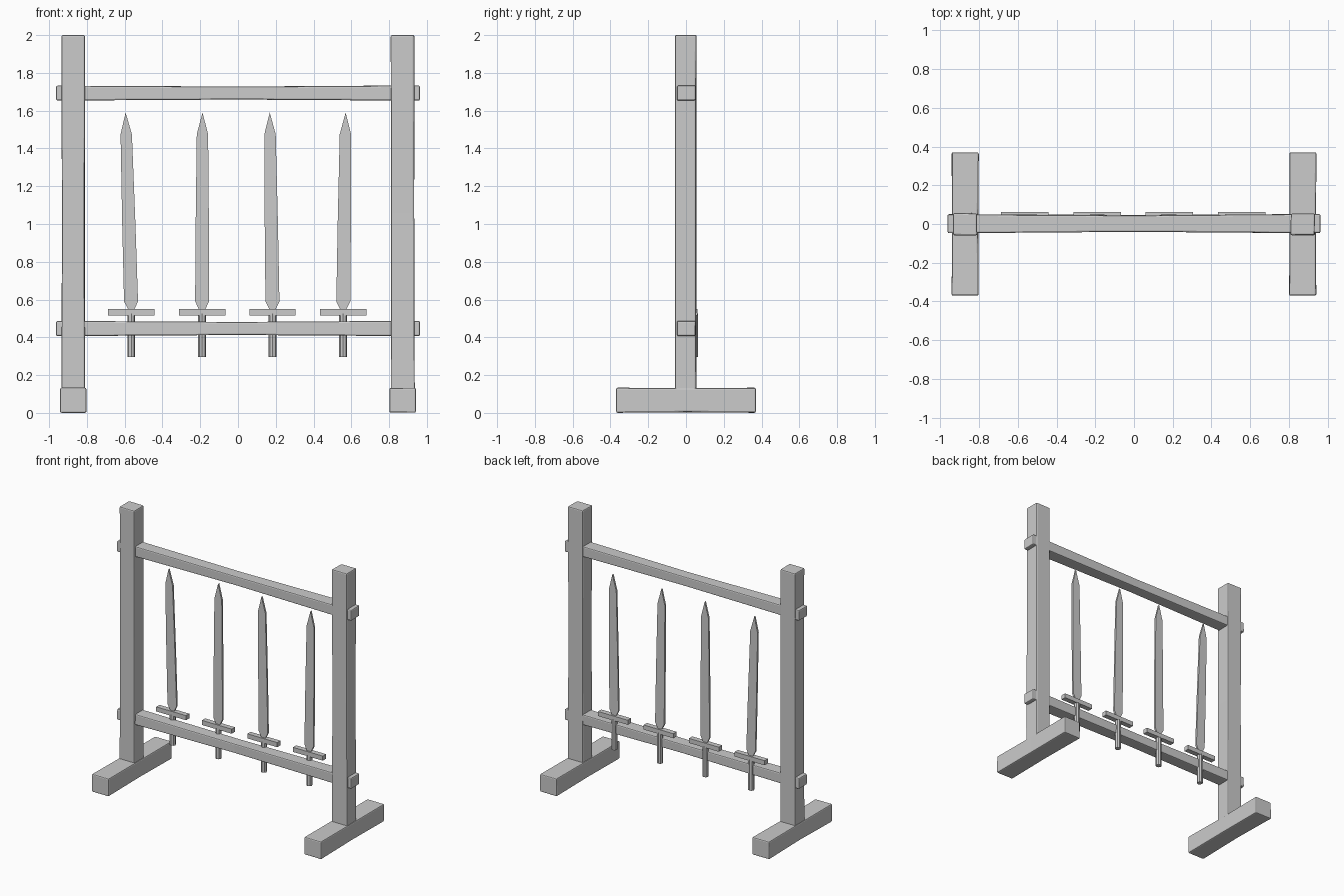
import bpy
import bmesh
import math
import random
from mathutils import Matrix, Vector

random.seed(4)

if "Cube" in bpy.data.objects:
    bpy.data.objects.remove(bpy.data.objects["Cube"], do_unlink=True)

grey = bpy.data.materials.new("plain_grey")
grey.use_nodes = True
GREY = (0.6, 0.6, 0.6, 1)
grey.diffuse_color = GREY
grey.node_tree.nodes["Principled BSDF"].inputs["Base Color"].default_value = GREY


def finish(name, bm, bevel=0):
    bmesh.ops.recalc_face_normals(bm, faces=bm.faces[:])
    mesh = bpy.data.meshes.new(name)
    bm.to_mesh(mesh)
    bm.free()
    mesh.materials.append(grey)
    obj = bpy.data.objects.new(name, mesh)
    bpy.context.collection.objects.link(obj)
    if bevel:
        mod = obj.modifiers.new("worn_edges", "BEVEL")
        mod.width = bevel
        mod.segments = 2
        mod.limit_method = "ANGLE"
        mod.angle_limit = math.radians(40)
    return obj


def beam(name, low, high, axis, waist=0.0, wear=0.003):
    """Hand-hewn timber: a box cut once along its length, slightly uneven."""
    low, high = Vector(low), Vector(high)
    centre, size = (low + high) / 2, high - low
    bm = bmesh.new()
    bmesh.ops.create_cube(bm, size=1)
    bmesh.ops.scale(bm, vec=size, verts=bm.verts)
    normal = Vector((0, 0, 0))
    normal[axis] = 1
    bmesh.ops.bisect_plane(bm, geom=bm.verts[:] + bm.edges[:] + bm.faces[:],
                           plane_co=(0, 0, 0), plane_no=normal)
    for v in bm.verts:
        middle = abs(v.co[axis]) < 0.01
        for i in range(3):
            if i != axis:
                v.co[i] -= math.copysign(random.uniform(0, wear), v.co[i])
                if middle:
                    v.co[i] -= math.copysign(waist, v.co[i])
    bmesh.ops.translate(bm, vec=centre, verts=bm.verts)
    return finish(name, bm, 0.008)


def sword_blade(name, base_x, tip_x, y):
    # Flat outline from guard to point, given as height and half width
    outline = [(0.545, 0.015), (0.59, 0.037), (1.0, 0.035), (1.475, 0.030)]
    lean = (tip_x - base_x) / (1.59 - 0.545)

    def at(side, z):
        return (base_x + lean * (z - 0.545) + side, z)

    ring = [at(w, z) for z, w in outline] + [at(0, 1.59)]
    ring += [at(-w, z) for z, w in reversed(outline)]
    bm = bmesh.new()
    front = bm.faces.new([bm.verts.new((x, y - 0.007, z)) for x, z in ring])
    made = bmesh.ops.extrude_face_region(bm, geom=[front])
    moved = [g for g in made["geom"] if isinstance(g, bmesh.types.BMVert)]
    bmesh.ops.translate(bm, vec=(0, 0.014, 0), verts=moved)
    return finish(name, bm)


def sword_guard(name, x, y):
    bm = bmesh.new()
    bmesh.ops.create_cube(bm, size=1)
    bmesh.ops.scale(bm, vec=(0.245, 0.038, 0.034), verts=bm.verts)
    bmesh.ops.translate(bm, vec=(x, y, 0.532), verts=bm.verts)
    return finish(name, bm)


def sword_grip(name, x, y):
    bm = bmesh.new()
    bmesh.ops.create_cone(bm, cap_ends=True, segments=8, radius1=0.021,
                          radius2=0.021, depth=0.23,
                          matrix=Matrix.Translation((x, y, 0.41)))
    return finish(name, bm)


# Upright frame: a foot and a post on each side
for side, s in (("right", -1), ("left", 1)):
    cx = s * 0.872
    beam(side + "_foot", (cx - 0.071, -0.37, 0), (cx + 0.071, 0.37, 0.134), 1, 0.002)
    beam(side + "_post", (cx - 0.064, -0.06, 0.12), (cx + 0.064, 0.057, 2), 2, 0.002)

# Cross rails running through both posts
for name, z in (("lower_rail", 0.447), ("upper_rail", 1.693)):
    beam(name, (-0.963, -0.048, z - 0.041), (0.963, 0.052, z + 0.041), 0, 0.005)

# Row of hanging swords, points up: base and tip positions
swords = [(-0.565, -0.595), (-0.19, -0.188), (0.183, 0.168), (0.557, 0.57)]
for i, (base, tip) in enumerate(swords, 1):
    sword_blade(f"sword_blade_{i}", base, tip, 0.042)
    sword_guard(f"sword_guard_{i}", base, 0.042)
    sword_grip(f"sword_grip_{i}", base, 0.042)
